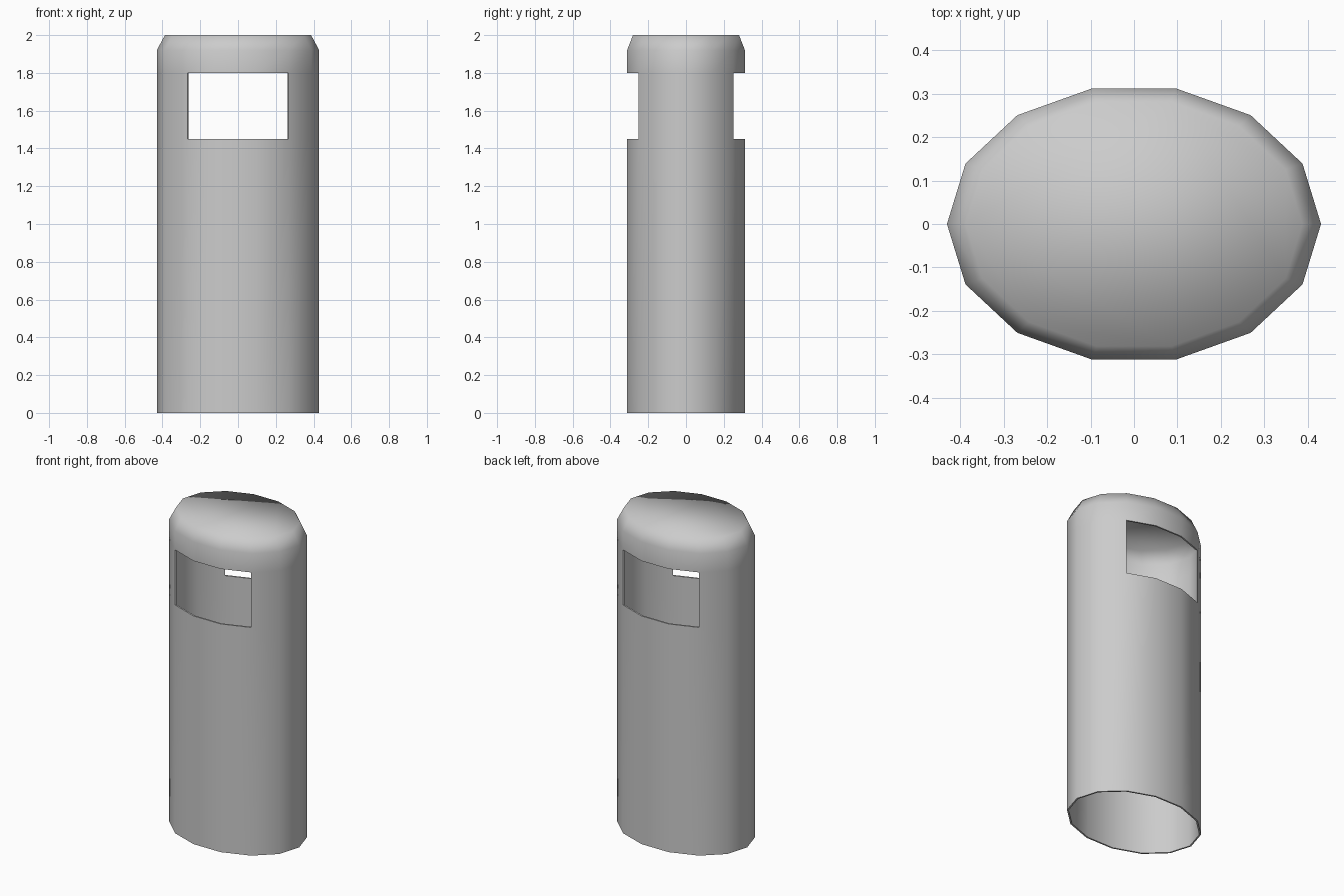
import bpy, bmesh, math

cube = bpy.data.objects.get("Cube")
if cube:
    bpy.data.objects.remove(cube, do_unlink=True)

SIDES, RX, RY = 14, 0.43, 0.32
WINDOW = (1.45, 1.80)
# (height, scale) of each oval ring, bottom to top
RINGS = [(0, 1), (WINDOW[0], 1), (WINDOW[1], 1), (1.92, 1), (2, 0.9)]

grey = bpy.data.materials.new("light_grey")
grey.use_nodes = True
colour = (0.6, 0.6, 0.6, 1)
grey.diffuse_color = colour
grey.node_tree.nodes["Principled BSDF"].inputs["Base Color"].default_value = colour


def oval(bm, z, scale):
    angles = [math.tau * i / SIDES for i in range(SIDES)]
    return [bm.verts.new((RX * scale * math.cos(a), RY * scale * math.sin(a), z)) for a in angles]


# Oval shell with a bevelled closed top and an open bottom
bm = bmesh.new()
rings = [oval(bm, z, s) for z, s in RINGS]
for low, high in zip(rings, rings[1:]):
    for i in range(SIDES):
        j = (i + 1) % SIDES
        bm.faces.new((low[i], low[j], high[j], high[i]))
bm.faces.new(rings[-1])

# Front and back openings: the three middle panels on each side
openings = []
for f in bm.faces:
    c = f.calc_center_median()
    if WINDOW[0] < c.z < WINDOW[1] and abs(c.x) < 0.25:
        openings.append(f)
bmesh.ops.delete(bm, geom=openings, context="FACES")

mesh = bpy.data.meshes.new("bin_body")
bm.to_mesh(mesh)
bm.free()
mesh.materials.append(grey)
body = bpy.data.objects.new("bin_body", mesh)
bpy.context.collection.objects.link(body)

# Thin wall, then smooth shading with crisp opening rims
wall = body.modifiers.new("wall", "SOLIDIFY")
wall.thickness = 0.01
wall.offset = -1
bpy.context.view_layer.objects.active = body
body.select_set(True)
bpy.ops.object.modifier_apply(modifier=wall.name)
bpy.ops.object.shade_smooth_by_angle(angle=math.radians(75))
